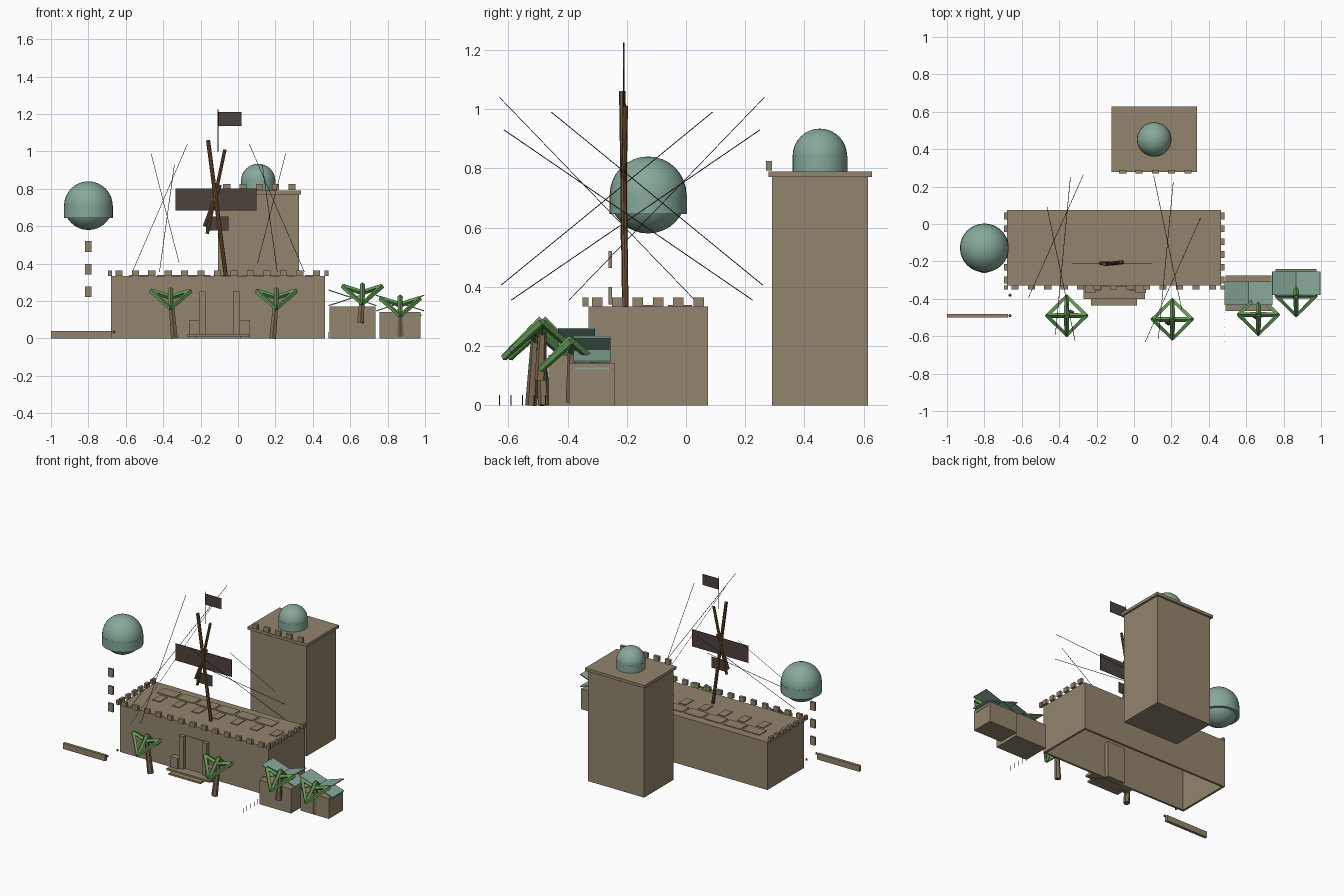
import bpy, bmesh, math
from mathutils import Vector

cube = bpy.data.objects.get("Cube")
if cube:
    bpy.data.objects.remove(cube)


def material(name, rgb):
    m = bpy.data.materials.new(name)
    m.use_nodes = True
    m.diffuse_color = (*rgb, 1)
    bsdf = next(n for n in m.node_tree.nodes if n.type == 'BSDF_PRINCIPLED')
    bsdf.inputs["Base Color"].default_value = (*rgb, 1)
    return m


STONE = material("sandstone", (0.29, 0.235, 0.155))
TEAL = material("teal", (0.24, 0.40, 0.32))
CLOTH = material("dark_cloth", (0.075, 0.055, 0.045))
WOOD = material("wood", (0.17, 0.085, 0.035))
LEAF = material("palm_green", (0.13, 0.33, 0.09))
BARK = material("palm_bark", (0.21, 0.15, 0.09))
WIRE = material("dark_wire", (0.03, 0.03, 0.03))


def finish(name, bm, mat, smooth=False):
    bmesh.ops.recalc_face_normals(bm, faces=bm.faces)
    mesh = bpy.data.meshes.new(name)
    bm.to_mesh(mesh)
    bm.free()
    mesh.materials.append(mat)
    if smooth:
        for p in mesh.polygons:
            p.use_smooth = len(p.vertices) < 5
    ob = bpy.data.objects.new(name, mesh)
    bpy.context.collection.objects.link(ob)
    return ob


def add_box(bm, x, y, z):
    """Add a box given its (low, high) range on each axis."""
    verts = bmesh.ops.create_cube(bm, size=1)["verts"]
    for v in verts:
        v.co = Vector([r[0] if c < 0 else r[1] for c, r in zip(v.co, (x, y, z))])


def boxes(name, mat, *ranges):
    bm = bmesh.new()
    for r in ranges:
        add_box(bm, *r)
    return finish(name, bm, mat)


def add_beam(bm, a, b, r1, r2=None, sides=4):
    """Add a straight tapered bar from a to b."""
    a, b = Vector(a), Vector(b)
    verts = bmesh.ops.create_cone(bm, cap_ends=True, segments=sides, radius1=r1,
                                  radius2=r1 if r2 is None else r2,
                                  depth=(b - a).length)["verts"]
    turn = Vector((0, 0, 1)).rotation_difference(b - a).to_matrix()
    for v in verts:
        v.co = turn @ v.co + (a + b) / 2


def beams(name, mat, r, *pairs, sides=4):
    bm = bmesh.new()
    for a, b in pairs:
        add_beam(bm, a, b, r, sides=sides)
    return finish(name, bm, mat)


def around(c, half):
    return (c - half, c + half)


# Main hall: a shell open underneath
bm = bmesh.new()
add_box(bm, (-0.68, 0.465), (-0.33, 0.075), (0, 0.333))
bm.faces.ensure_lookup_table()
bmesh.ops.delete(bm, geom=[min(bm.faces, key=lambda f: f.calc_center_median().z)],
                 context='FACES_ONLY')
hall = finish("main_hall", bm, STONE)
shell = hall.modifiers.new("wall_thickness", 'SOLIDIFY')
shell.thickness = 0.02
shell.offset = -1

# Battlements along the front and both ends
TOOTH = (0.333, 0.364)
boxes("front_battlements", STONE, *[
    (around(-0.637 + i * 0.088, 0.019), (-0.35, -0.33), TOOTH) for i in range(13)])
for side, x in (("right", (-0.695, -0.675)), ("left", (0.463, 0.483))):
    boxes(side + "_battlements", STONE, *[
        (x, around(-0.3 + i * 0.0686, 0.018), TOOTH) for i in range(6)]
        + [(x, (-0.35, -0.33), TOOTH)])

# Roof slabs in two rows
boxes("roof_slabs", STONE, *[
    (around(-0.515 + i * 0.15, 0.067), (-0.06, 0.02), (0.33, 0.338)) for i in range(6)])
boxes("small_roof_slabs", STONE, *[
    (around(-0.515 + i * 0.15, 0.027), (-0.165, -0.08), (0.33, 0.338)) for i in range(7)])

# Entrance with jambs, side blocks and steps
boxes("door", STONE, ((-0.165, -0.03), (-0.334, -0.29), (0, 0.25)))
boxes("door_jambs", STONE, *[
    (around(-0.1 + s * 0.09, 0.017), (-0.355, -0.325), (0, 0.25)) for s in (-1, 1)])
boxes("entrance_blocks", STONE, *[
    (around(-0.1 + s * 0.135, 0.028), (-0.37, -0.33), (0, 0.095)) for s in (-1, 1)])
boxes("entrance_steps", STONE,
      ((-0.27, 0.06), (-0.40, -0.33), (0.008, 0.022)),
      ((-0.23, 0.015), (-0.435, -0.39), (0, 0.012)))

# Rear tower with cap and teeth
boxes("tower", STONE, ((-0.107, 0.325), (0.29, 0.615), (0, 0.772)))
boxes("tower_cap", STONE, ((-0.12, 0.338), (0.278, 0.628), (0.77, 0.79)))
boxes("tower_battlements", STONE, *[
    (around(-0.06 + i * 0.087, 0.019), (0.27, 0.29), (0.793, 0.825)) for i in range(5)])


# Domes: a ball with a straight collar below its equator
def dome(name, x, y, z, r, collar):
    bm = bmesh.new()
    ball = bmesh.ops.create_uvsphere(bm, u_segments=32, v_segments=16, radius=r)["verts"]
    bmesh.ops.translate(bm, verts=ball, vec=(x, y, z))
    add_beam(bm, (x, y, z - collar), (x, y, z), r * 1.005, sides=32)
    finish(name, bm, TEAL, smooth=True)


dome("tower_dome", 0.108, 0.452, 0.842, 0.092, 0.055)
dome("floating_dome", -0.8, -0.128, 0.71, 0.13, 0.065)

# Hanging plates and the low side wall
boxes("hanging_plates", STONE, *[
    (around(-0.8, 0.018), (-0.262, -0.25), around(z, 0.029)) for z in (0.25, 0.37, 0.492)])
boxes("low_wall", STONE, ((-1.0, -0.675), (-0.5, -0.48), (0, 0.04)))

# Mast with crossed spars, banners and flag
beams("mast", WOOD, 0.011, ((-0.065, -0.205, 0.333), (-0.16, -0.215, 1.06)), sides=8)
beams("mast_spars", WOOD, 0.009,
      ((-0.165, -0.212, 0.56), (-0.07, -0.205, 1.01)),
      ((-0.18, -0.21, 0.6), (-0.095, -0.21, 0.82)), sides=8)
boxes("banners", CLOTH,
      ((-0.335, 0.1), (-0.212, -0.208), (0.685, 0.803)),
      ((-0.17, -0.05), (-0.212, -0.208), (0.577, 0.652)))
boxes("flag", CLOTH, ((-0.105, 0.02), (-0.212, -0.208), (1.135, 1.21)))
beams("flag_staff", WIRE, 0.002, ((-0.107, -0.21, 1.0), (-0.107, -0.21, 1.225)))

# Crossing wires: the second set is the first turned half way round
wires = [((-0.465, 0.09, 0.99), (-0.315, -0.625, 0.405)),
         ((-0.27, 0.265, 1.04), (-0.565, -0.395, 0.355)),
         ((-0.34, 0.25, 0.93), (-0.42, -0.59, 0.355))]


def turned(p):
    return (-0.21 - p[0], -0.535 - 0.0 - p[1] + 0.17, p[2])


beams("right_wires", WIRE, 0.0015, *wires)
beams("left_wires", WIRE, 0.0015, *[(turned(a), turned(b)) for a, b in wires])


# Palms: trunk, cross fronds and a ring of sloping fronds
def palm(name, x, y, lift, foot, lean):
    base = Vector((x, y, lift))
    top = base + Vector((0, 0, 0.22))
    bm = bmesh.new()
    add_beam(bm, (x - lean, y - lean * 0.6, foot), top, 0.021, 0.014, sides=6)
    finish(name + "_trunk", bm, BARK)
    east_west = [base + Vector((s * 0.105, 0, 0.255)) for s in (1, -1)]
    north_south = [base + Vector((0, s * 0.105, 0.16)) for s in (1, -1)]
    bm = bmesh.new()
    for tip in east_west:
        add_beam(bm, top, tip, 0.014, 0.012)
        for end in north_south:
            add_beam(bm, tip, end, 0.014, 0.011)
    for tip in north_south:
        add_beam(bm, base + Vector((0, 0, 0.265)), tip, 0.014, 0.012)
    finish(name + "_fronds", bm, LEAF)


palm("right_palm", -0.36, -0.49, 0.0, 0, -0.02)
palm("middle_palm", 0.205, -0.51, 0.0, 0, 0.02)
palm("hut_palm", 0.665, -0.485, 0.025, 0.085, 0.01)
palm("left_palm", 0.867, -0.385, -0.04, 0.01, 0.0)


# Huts with two crossed awning sheets
def hut(name, x, y, z):
    boxes(name, STONE, (x, y, (0, z)))
    cx, cy = sum(x) / 2, sum(y) / 2
    for label, tilt in (("rising", 18), ("falling", -18)):
        awning = boxes(f"{name}_{label}_awning", TEAL,
                       (around(0, 0.135), around(0, 0.063), around(0, 0.003)))
        awning.location = (cx, cy, z + 0.047)
        awning.rotation_euler.y = math.radians(tilt)


hut("inner_hut", (0.49, 0.735), (-0.465, -0.275), 0.17)
hut("outer_hut", (0.757, 0.977), (-0.395, -0.24), 0.142)
boxes("hut_trim", TEAL, ((0.975, 0.981), (-0.375, -0.26), (0.121, 0.128)))

# Small ground posts and knobs
beams("ground_posts", WIRE, 0.002, *[
    ((0.483, -0.63 + i * 0.039, 0), (0.483, -0.63 + i * 0.039, 0.035)) for i in range(5)])
bm = bmesh.new()
for y in (-0.38, -0.49):
    knob = bmesh.ops.create_icosphere(bm, subdivisions=2, radius=0.008)["verts"]
    bmesh.ops.translate(bm, verts=knob, vec=(-0.663, y, 0.035))
finish("ground_knobs", bm, STONE)
